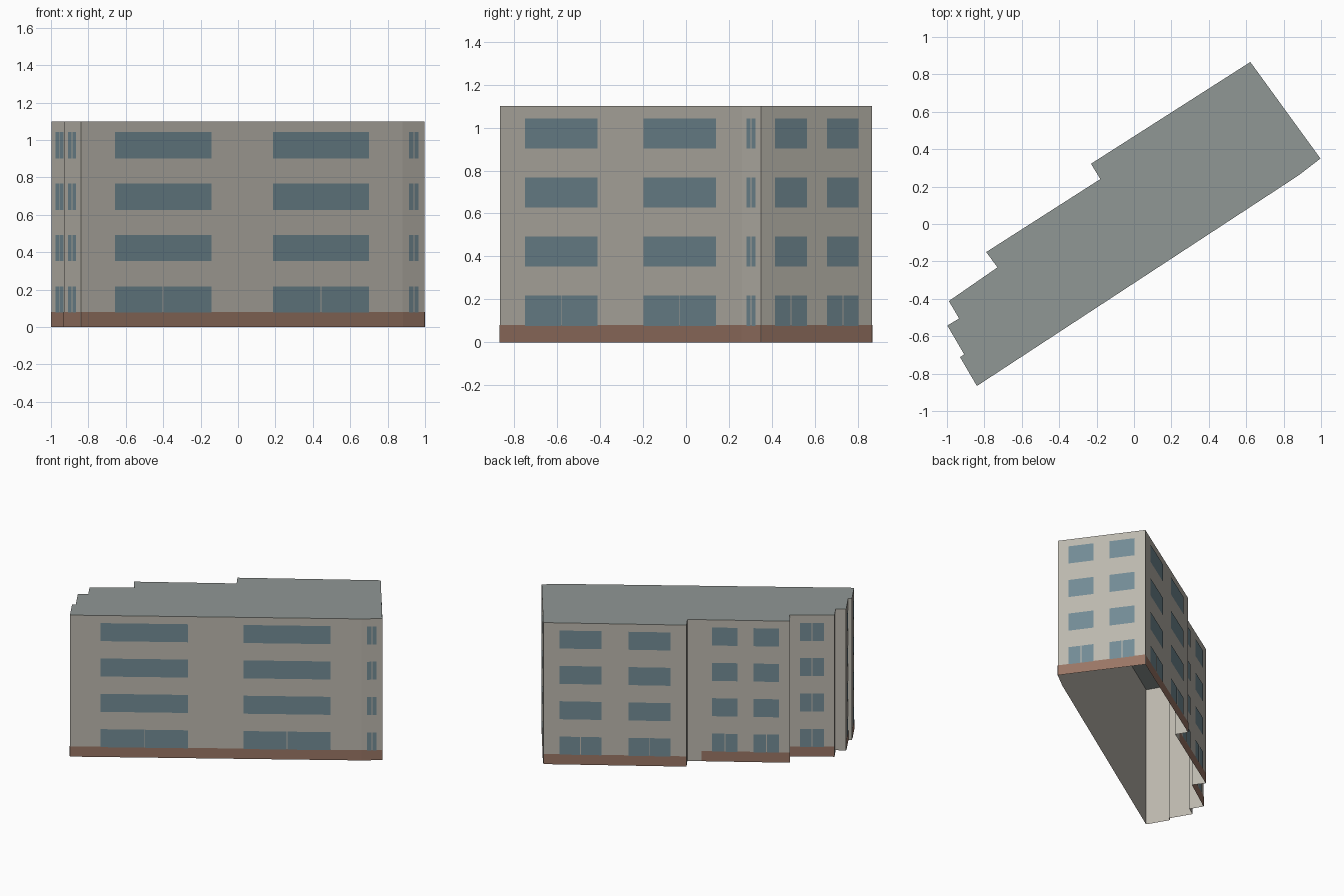
import bpy
from mathutils import Vector

if "Cube" in bpy.data.objects:
    bpy.data.objects.remove(bpy.data.objects["Cube"])

H = 1.1
FLOORS = 4
STOREY = H / FLOORS
PLINTH = 0.08
FOOTPRINT = [(-0.84, -0.866), (0.88, 0.26), (0.997, 0.35), (0.622, 0.866),
             (-0.23, 0.322), (-0.18, 0.24), (-0.263, 0.187), (-0.79, -0.15),
             (-0.73, -0.232), (-0.99, -0.412), (-0.935, -0.505), (-0.998, -0.543),
             (-0.908, -0.697), (-0.93, -0.712)]


def material(name, rgb):
    m = bpy.data.materials.new(name)
    m.diffuse_color = (*rgb, 1)
    m.use_nodes = True
    m.node_tree.nodes["Principled BSDF"].inputs["Base Color"].default_value = m.diffuse_color
    return m


def add_object(name, verts, faces, mat):
    me = bpy.data.meshes.new(name)
    me.from_pydata(verts, [], faces)
    me.materials.append(mat)
    ob = bpy.data.objects.new(name, me)
    bpy.context.collection.objects.link(ob)
    return ob


def wall_panel(panels, a, b, s0, s1, z0, z1, out):
    """Upright quad on the wall a-b between distances s0 and s1, set forward by out."""
    d = (b - a).normalized()
    n = Vector((d.y, -d.x)) * out
    p, q = a + d * s0 + n, a + d * s1 + n
    panels.append([(p.x, p.y, z0), (q.x, q.y, z0), (q.x, q.y, z1), (p.x, p.y, z1)])


def panels_object(name, panels, mat):
    verts = [v for panel in panels for v in panel]
    faces = [tuple(range(4 * i, 4 * i + 4)) for i in range(len(panels))]
    return add_object(name, verts, faces, mat)


wall_mat = material("wall_render", (0.50, 0.475, 0.42))
roof_mat = material("roof_grey", (0.28, 0.31, 0.30))
glass_mat = material("window_glass", (0.17, 0.26, 0.30))
plinth_mat = material("plinth_brick", (0.32, 0.18, 0.13))

corners = [Vector(p) for p in FOOTPRINT]
walls, plinth, windows = [], [], []
for a, b in zip(corners, corners[1:] + corners[:1]):
    length = (b - a).length
    wall_panel(walls, a, b, 0, length, 0, H, 0)
    if length < 0.13:          # short returns stay plain
        continue
    wall_panel(plinth, a, b, 0, length, 0, PLINTH, 0.002)

    # one or two windows per storey
    count = 2 if length > 0.4 else 1
    bay = (length - 0.04) / count
    half = bay * 0.305
    for floor in range(FLOORS):
        z0, z1 = floor * STOREY + 0.077, floor * STOREY + 0.217
        for i in range(count):
            c = 0.02 + bay * (i + 0.5)
            # ground floor and narrow windows are split in two leaves
            if floor == 0 or count == 1:
                spans = [(c - half, c - 0.003), (c + 0.003, c + half)]
            else:
                spans = [(c - half, c + half)]
            for s0, s1 in spans:
                wall_panel(windows, a, b, s0, s1, z0, z1, 0.003)

panels_object("outer_walls", walls, wall_mat)
panels_object("plinth_band", plinth, plinth_mat)
panels_object("windows", windows, glass_mat)

# flat roof slab face
add_object("flat_roof", [(p.x, p.y, H) for p in corners],
           [tuple(range(len(corners)))], roof_mat)
